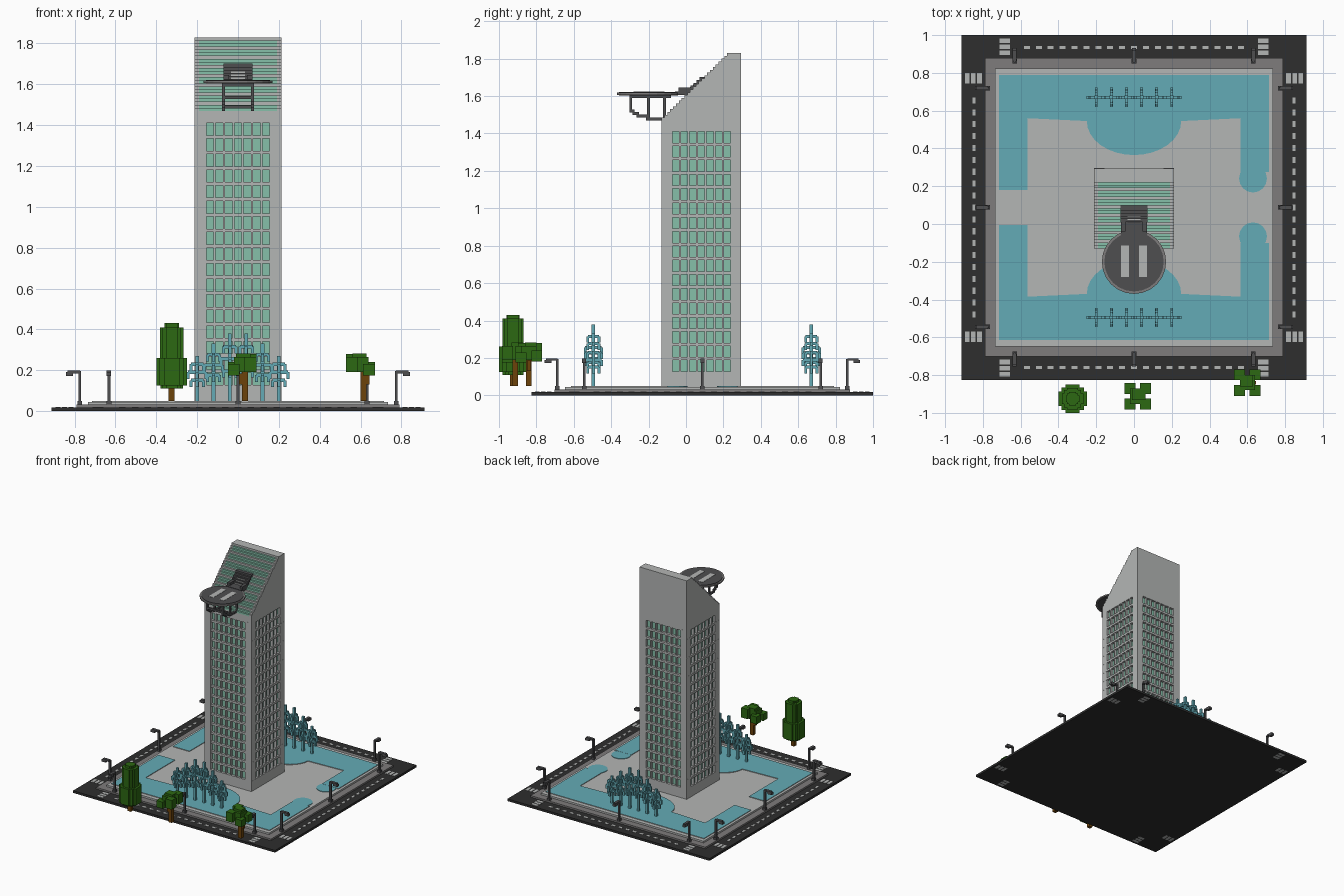
import bpy, bmesh, math
from mathutils import Matrix

cube = bpy.data.objects.get("Cube")
if cube:
    bpy.data.objects.remove(cube, do_unlink=True)


def material(name, r, g, b):
    def lin(c):
        c /= 255
        return c / 12.92 if c < 0.04045 else ((c + 0.055) / 1.055) ** 2.4
    m = bpy.data.materials.new(name)
    col = (lin(r), lin(g), lin(b), 1)
    m.diffuse_color = col
    m.use_nodes = True
    m.node_tree.nodes["Principled BSDF"].inputs["Base Color"].default_value = col
    return m


CONCRETE = material("light concrete", 180, 182, 181)
PAVING = material("grey paving", 126, 124, 124)
ASPHALT = material("dark asphalt", 46, 46, 46)
METAL = material("dark metal", 78, 78, 80)
GLASS = material("green glass", 134, 192, 170)
WATER = material("blue water", 100, 171, 182)
LEAF = material("leaf green", 44, 104, 18)
BARK = material("brown bark", 108, 66, 10)


def finish(name, bm, *mats):
    me = bpy.data.meshes.new(name)
    bm.to_mesh(me)
    bm.free()
    ob = bpy.data.objects.new(name, me)
    for m in mats:
        me.materials.append(m)
    bpy.context.collection.objects.link(ob)
    return ob


def boxes(name, mat, items):
    """Join boxes given as (x0, x1, y0, y1, z0, z1) into one object."""
    bm = bmesh.new()
    for x0, x1, y0, y1, z0, z1 in items:
        mt = Matrix.Translation(((x0 + x1) / 2, (y0 + y1) / 2, (z0 + z1) / 2))
        mt = mt @ Matrix.Diagonal((x1 - x0, y1 - y0, z1 - z0, 1))
        bmesh.ops.create_cube(bm, size=1, matrix=mt)
    return finish(name, bm, mat)


def disc(name, mat, x, y, z0, z1, r, n=24):
    bm = bmesh.new()
    bmesh.ops.create_cone(bm, cap_ends=True, segments=n, radius1=r, radius2=r, depth=z1 - z0,
                          matrix=Matrix.Translation((x, y, (z0 + z1) / 2)))
    return finish(name, bm, mat)


def at(x, y, w, d, z0, z1):
    return (x - w / 2, x + w / 2, y - d / 2, y + d / 2, z0, z1)


CY = 0.0875  # centre of the site in y


def square(h, z0, z1):
    return at(0, CY, 2 * h, 2 * h, z0, z1)


# Ground layers
boxes("road", ASPHALT, [square(0.913, 0, 0.018)])
boxes("sidewalk", PAVING, [square(0.79, 0.015, 0.031)])
boxes("plaza", CONCRETE, [square(0.735, 0.03, 0.045)])

# Lane dashes and corner crossings
dashes, crossings = [], []
for s in (-1, 1):
    for i in range(-9, 10):
        dashes.append(at(i * 0.063, CY + s * 0.847, 0.032, 0.018, 0.017, 0.020))
        dashes.append(at(s * 0.847, CY + i * 0.063, 0.018, 0.032, 0.017, 0.020))
    for t in (-1, 1):
        for k in (-1, 0, 1):
            crossings.append(at(s * 0.685, CY + t * (0.85 + k * 0.032), 0.055, 0.024, -0.0003, 0.0205))
            crossings.append(at(s * (0.85 + k * 0.032), CY + t * 0.685, 0.024, 0.055, -0.0003, 0.0205))
boxes("lane_dashes", CONCRETE, dashes)
boxes("crossings", CONCRETE, crossings)


# Pools with a raised rim
def pool(name, s):
    arc = [(0.25 * math.cos(a), 0.545 + 0.18 * math.sin(a))
           for a in [math.pi + math.pi * i / 16 for i in range(17)]]
    pts = [(-0.715, 0.18), (-0.565, 0.18), (-0.565, 0.56)]
    pts += [(x, max(0.365, y) if y < 0.56 else 0.56) for x, y in arc]
    pts += [(0.565, 0.56), (0.565, 0.275), (0.715, 0.275), (0.715, 0.79), (-0.715, 0.79)]
    pts = [(x, CY + s * (y - CY)) for x, y in pts]
    if s < 0:
        pts.reverse()
    bm = bmesh.new()
    water = bm.faces.new([bm.verts.new((x, y, 0.05)) for x, y in pts])
    bm.normal_update()
    rim = bmesh.ops.inset_region(bm, faces=[water], thickness=0.014, use_even_offset=True)["faces"]
    up = bmesh.ops.extrude_face_region(bm, geom=rim)["geom"]
    bmesh.ops.translate(bm, verts=[v for v in up if isinstance(v, bmesh.types.BMVert)], vec=(0, 0, 0.011))
    bmesh.ops.delete(bm, geom=rim, context="FACES_ONLY")
    # skirt from the rim down to the plaza
    low = [e for e in bm.edges if e.is_boundary and all(v.co.z < 0.055 for v in e.verts)]
    down = bmesh.ops.extrude_edge_only(bm, edges=low)["geom"]
    bmesh.ops.translate(bm, verts=[v for v in down if isinstance(v, bmesh.types.BMVert)], vec=(0, 0, -0.008))
    big = max(bm.faces, key=lambda f: f.calc_area())
    big.material_index = 1
    bmesh.ops.recalc_face_normals(bm, faces=bm.faces)
    finish(name, bm, CONCRETE, WATER)
    disc(name + "_inlet", WATER, 0.63, CY + s * 0.153, 0.04, 0.049, 0.074, 16)


pool("back_pool", 1)
pool("front_pool", -1)

# Fountain jets: stem with stacked cross arms and drooping tips
jets = []
for y in (0.67, -0.495):
    for x, h in ((0.04, 0.38), (0.12, 0.33), (0.2, 0.27)):
        for sx in (-x, x):
            jets.append(at(sx, y, 0.018, 0.018, 0.045, h))
            for f, r in ((0.42, 0.03), (0.6, 0.044), (0.78, 0.03)):
                z = 0.05 + f * (h - 0.05)
                jets.append(at(sx, y, 2 * r, 0.014, z, z + 0.016))
                jets.append(at(sx, y, 0.014, 2 * r, z, z + 0.016))
                for k in (-1, 1):
                    jets.append(at(sx + k * r, y, 0.015, 0.015, z - 0.025, z + 0.008))
                    jets.append(at(sx, y + k * r, 0.015, 0.015, z - 0.025, z + 0.008))
boxes("fountain_jets", WATER, jets)

# Tower shaft: glass core behind a grid of slabs and mullions
X, Y0, Y1 = 0.213, -0.13, 0.295
TC = (Y0 + Y1) / 2
PITCH, Z0, WIN, INSET = 0.0764, 0.128, 0.06, 0.02
boxes("tower_glass", GLASS, [(-X + INSET, X - INSET, Y0 + INSET, Y1 - INSET, 0.1, 1.42)])
walls = [(-X, X, Y0, Y1, 0.04, Z0)]
for r in range(17):
    z = Z0 + r * PITCH + WIN
    walls.append((-X, X, Y0, Y1, z, z + PITCH - WIN if r < 16 else 1.47))
for k in range(-3, 3):
    c = (k + 0.5) * 0.0458
    for s in (-1, 1):
        walls.append(at(c, TC + s * (X - INSET / 2 - 0.001), 0.0105, INSET, Z0, 1.42))
        walls.append(at(s * (X - INSET / 2 - 0.001), TC + c, INSET, 0.0105, Z0, 1.42))
for s in (-1, 1):
    for t in (-1, 1):
        walls.append(at(s * 0.184, TC + t * 0.184, 0.0575, 0.0575, Z0, 1.42))
boxes("tower_walls", CONCRETE, walls)

# Sloped crown made of fine steps, glazed between side frames
N = 24
dy, dz = (0.235 - Y0) / N, (1.83 - 1.47) / N
frame, glazing, hood, door = [], [], [], []
for i in range(N):
    y, z = Y0 + i * dy, 1.47 + i * dz
    if i % 3 == 2 or i == N - 1:
        frame.append((-X, X, y, Y1, z, z + dz))
    else:
        glazing.append((-0.19, 0.19, y, 0.27, z, z + dz))
        frame += [(-X, -0.19, y, Y1, z, z + dz), (0.19, X, y, Y1, z, z + dz),
                  (-0.19, 0.19, 0.27, Y1, z, z + dz)]
    if 1.605 < z < 1.685:
        hood.append((-0.072, 0.072, y - 0.012, y + 0.03, z, z + dz + 0.006))
        if z < 1.66:
            door.append((-0.035, 0.035, y - 0.015, y, z + 0.002, z + dz - 0.002))
boxes("crown_frame", CONCRETE, frame)
boxes("crown_glazing", GLASS, glazing)
boxes("roof_access", METAL, hood + [(-0.07, 0.07, -0.06, 0.04, 1.605, 1.625),
                                    (-0.07, -0.045, -0.04, 0.06, 1.62, 1.645),
                                    (0.045, 0.07, -0.04, 0.06, 1.62, 1.645)])
boxes("roof_access_door", CONCRETE, door)

# Landing deck with edge ring, stripes and brackets
PY = -0.2
disc("landing_deck", METAL, 0, PY, 1.603, 1.622, 0.157)
disc("deck_edge", PAVING, 0, PY, 1.607, 1.618, 0.17)
boxes("landing_stripes", CONCRETE, [at(s * 0.048, PY + 0.003, 0.042, 0.165, 1.62, 1.624) for s in (-1, 1)])
T = 0.015
br = []
for s in (-0.07, 0.07):
    br.append((s - T / 2, s + T / 2, -0.3, Y0 + 0.05, 1.59, 1.605))
    for y, z in ((-0.295, 1.52), (-0.2, 1.485), (-0.115, 1.475)):
        br.append(at(s, y, T, T, z, 1.6))
    for y0, y1, z in ((-0.302, -0.275, 1.52), (-0.285, -0.25, 1.507),
                      (-0.265, -0.2, 1.493), (-0.215, -0.108, 1.478)):
        br.append((s - T / 2, s + T / 2, y0, y1, z - T / 2, z + T / 2))
for y, z in ((-0.295, 1.535), (-0.2, 1.49), (-0.295, 1.597), (-0.2, 1.597)):
    br.append(at(0, y, 0.14, T, z - T / 2, z + T / 2))
boxes("deck_brackets", METAL, br)

# Street lamps: pole, outward arm and head
lamps = []


def lamp(x, y, dx, dy):
    lamps.append(at(x, y, 0.014, 0.014, 0.025, 0.195))
    lamps.append(at(x, y, 0.024, 0.024, 0.025, 0.05))
    for r, w, z0, z1 in ((0.03, 0.06, 0.185, 0.198), (0.05, 0.036, 0.172, 0.19)):
        lamps.append(at(x + dx * r, y + dy * r, w if dx else 0.022, w if dy else 0.022, z0, z1))


for s in (-1, 1):
    for k in (-1, 0, 1):
        lamp(s * 0.775, CY + k * 0.632, s, 0)
        lamp(k * 0.632, CY + s * 0.775, 0, s)
boxes("street_lamps", METAL, lamps)

# Tall tree: stacked crossed blocks
tx, ty = -0.325, -0.925
crown = []
for r, z0, z1 in ((0.055, 0.11, 0.13), (0.075, 0.125, 0.26), (0.057, 0.25, 0.41), (0.036, 0.4, 0.43)):
    for w, d in ((1, 0.5), (0.8, 0.8), (0.5, 1)):
        crown.append(at(tx, ty, 2 * r * w, 2 * r * d, z0, z1))
boxes("tall_tree_crown", LEAF, crown)
boxes("tall_tree_trunk", BARK, [at(tx, ty, 0.03, 0.03, 0.05, 0.12)])

# Small trees: clumps of blocks around a centre
for name, x, y, f in (("middle_tree", 0.02, -0.912, 1), ("right_tree", 0.6, -0.84, -1)):
    clump = [at(x, y, 0.08, 0.08, 0.19, 0.265)]
    for a, b, z0, z1 in ((-1, 1, 0.18, 0.24), (1, 1, 0.2, 0.28), (-1, -1, 0.175, 0.23), (1, -1, 0.19, 0.265)):
        clump.append(at(x + f * a * 0.041, y + b * 0.042, 0.058, 0.058, z0, z1))
    clump.append(at(x + f * 0.005, y + 0.01, 0.07, 0.06, 0.24, 0.282))
    boxes(name + "_crown", LEAF, clump)
    boxes(name + "_trunk", BARK, [at(x + 0.015, y, 0.03, 0.03, 0.05, 0.2),
                                  at(x + 0.015 - f * 0.02, y, 0.02, 0.02, 0.13, 0.185)])
